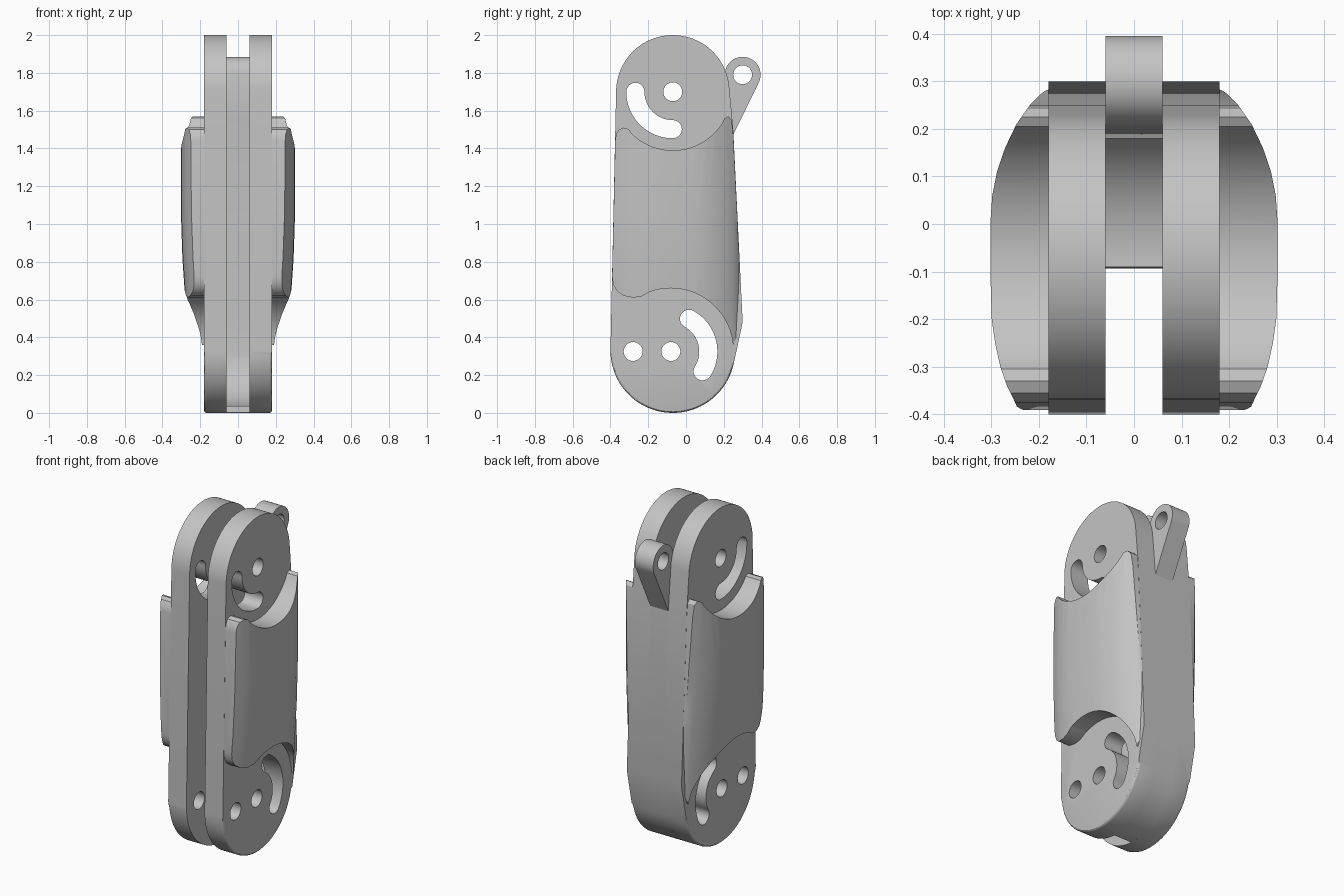
import bpy, bmesh
from math import cos, sin, radians
from mathutils import Matrix

cube = bpy.data.objects.get("Cube")
if cube:
    bpy.data.objects.remove(cube, do_unlink=True)

grey = bpy.data.materials.new("plain grey")
grey.use_nodes = True
grey.diffuse_color = (0.55, 0.55, 0.55, 1)
grey.node_tree.nodes["Principled BSDF"].inputs["Base Color"].default_value = grey.diffuse_color

# Maps a profile drawn in (y, z) so that its depth runs along x
SIDEWAYS = Matrix(((0, 0, 1, 0), (1, 0, 0, 0), (0, 1, 0, 0), (0, 0, 0, 1)))
TOP = (-0.07, 1.70)
LOW = (-0.07, 0.33)
EYE = (0.30, 1.79)


def arc(center, r, a, b, n=32):
    """Points from angle a to angle b, in degrees."""
    angles = [radians(a + (b - a) * i / n) for i in range(n + 1)]
    return [(center[0] + r * cos(t), center[1] + r * sin(t)) for t in angles]


def hole(center, r=0.05):
    return arc(center, r, 0, 360, 32)[:-1]


def slot(center, r, a, b, half=0.048):
    """Curved slot with round ends."""
    start, end = arc(center, r, a, b, 1)
    return (arc(center, r + half, a, b, 20) + arc(end, half, b, b + 180, 12)[1:-1]
            + arc(center, r - half, b, a, 20) + arc(start, half, a + 180, a + 360, 12)[1:-1])


def add_object(name, bm):
    mesh = bpy.data.meshes.new(name)
    bm.to_mesh(mesh)
    bm.free()
    mesh.materials.clear()
    mesh.materials.append(grey)
    obj = bpy.data.objects.new(name, mesh)
    bpy.context.collection.objects.link(obj)
    return obj


def profile_solid(loops, x0, x1):
    """Bmesh of a (y, z) outline with holes, extruded from x0 to x1."""
    curve = bpy.data.curves.new("profile", "CURVE")
    curve.dimensions = "2D"
    curve.fill_mode = "BOTH"
    curve.extrude = (x1 - x0) / 2
    for loop in loops:
        spline = curve.splines.new("POLY")
        spline.points.add(len(loop) - 1)
        for point, (u, v) in zip(spline.points, loop):
            point.co = (u, v, 0, 1)
        spline.use_cyclic_u = True
    temp = bpy.data.objects.new("profile", curve)
    bpy.context.collection.objects.link(temp)
    graph = bpy.context.evaluated_depsgraph_get()
    mesh = bpy.data.meshes.new_from_object(temp.evaluated_get(graph))
    bm = bmesh.new()
    bm.from_mesh(mesh)
    bpy.data.objects.remove(temp)
    bpy.data.meshes.remove(mesh)
    bm.transform(Matrix.Translation(((x0 + x1) / 2, 0, 0)) @ SIDEWAYS)
    bmesh.ops.remove_doubles(bm, verts=bm.verts, dist=0.0002)
    bmesh.ops.dissolve_limit(bm, angle_limit=radians(0.3), verts=bm.verts, edges=bm.edges)
    bmesh.ops.recalc_face_normals(bm, faces=bm.faces)
    return bm


def smooth(obj, angle=30):
    bpy.ops.object.select_all(action="DESELECT")
    obj.select_set(True)
    bpy.context.view_layer.objects.active = obj
    bpy.ops.object.shade_smooth_by_angle(angle=radians(angle))


def mirrored_copy(obj, name):
    bm = bmesh.new()
    bm.from_mesh(obj.data)
    bm.transform(Matrix.Scale(-1, 4, (1, 0, 0)))
    bmesh.ops.reverse_faces(bm, faces=bm.faces)
    return add_object(name, bm)


# Side plates with pivot holes and curved slots
outline = arc(LOW, 0.33, 180, 347, 48) + [(0.30, 0.48), (0.25, 1.50)] + arc(TOP, 0.30, 3, 180, 48)
cutouts = [hole(TOP), hole((-0.28, 0.325)), hole((-0.08, 0.325)),
           slot(TOP, 0.198, 180, 270), slot((-0.08, 0.325), 0.198, 61, -32)]
# the lower slot runs clockwise, so trace its ends the other way round
cutouts[-1] = slot((-0.08, 0.325), 0.198, -32, 61)
bm = profile_solid([outline] + cutouts, 0.06, 0.18)
rim = [e for e in bm.edges if all(
    v.co.x > 0.17 and v.co.z < 0.33 and (v.co.y - LOW[0]) ** 2 + (v.co.z - LOW[1]) ** 2 > 0.1
    for v in e.verts)]
bmesh.ops.bevel(bm, geom=rim, offset=0.014, segments=3, profile=0.5, affect="EDGES")
left_plate = add_object("left_plate", bm)
smooth(left_plate)
smooth(mirrored_copy(left_plate, "right_plate"))

# Back web closing the gap between the plates
web = (arc(LOW, 0.33, 266, 347, 24) + [(0.30, 0.48), (0.25, 1.50), (0.18, 1.54), (0.235, 0.48)]
       + arc(LOW, 0.295, 0, -94, 24))
smooth(add_object("back_web", profile_solid([web], -0.06, 0.06)))

# Lug with an eye
lug = [(0.19, 1.50), (0.249, 1.47)] + arc(EYE, 0.095, -28, 175, 32) + [(0.18, 1.54)]
smooth(add_object("lug", profile_solid([lug, hole(EYE)], -0.06, 0.06)))

# Bulging side pads: a side outline intersected with a tapered, rounded column
pad_outline = ([(-0.391, 0.72), (-0.385, 0.68), (-0.365, 0.645), (-0.33, 0.62), (-0.28, 0.61), (-0.235, 0.617)]
               + arc((-0.08, 0.33), 0.33, 110, 5, 32)
               + [(0.30, 0.48), (0.25, 1.48), (0.242, 1.55), (0.225, 1.57), (0.205, 1.56)]
               + arc(TOP, 0.31, -32, -135, 32)
               + [(-0.305, 1.503), (-0.33, 1.51), (-0.355, 1.50), (-0.37, 1.475), (-0.375, 1.44)])
section = [(0.1, -0.41), (0.235, -0.41), (0.25, -0.375), (0.267, -0.34), (0.281, -0.30),
           (0.292, -0.25), (0.299, -0.20), (0.302, -0.10), (0.302, 0.0), (0.298, 0.06),
           (0.288, 0.11), (0.271, 0.16), (0.247, 0.21), (0.219, 0.25), (0.19, 0.28), (0.1, 0.32)]
levels = [(0.2, 0.83), (0.62, 0.93), (0.82, 0.975), (1.05, 1.0), (1.75, 1.0)]
bm = bmesh.new()
rings = [[bm.verts.new((x * k, y, z)) for x, y in section] for z, k in levels]
for low, high in zip(rings, rings[1:]):
    for i in range(len(section)):
        j = (i + 1) % len(section)
        bm.faces.new((low[i], low[j], high[j], high[i]))
bm.faces.new(rings[0])
bm.faces.new(rings[-1])
bmesh.ops.recalc_face_normals(bm, faces=bm.faces)
column = add_object("pad_column", bm)
column.hide_render = True

left_pad = add_object("left_pad", profile_solid([pad_outline], 0.17, 0.34))
cut = left_pad.modifiers.new("round", "BOOLEAN")
cut.operation = "INTERSECT"
cut.solver = "EXACT"
cut.object = column
graph = bpy.context.evaluated_depsgraph_get()
shaped = bpy.data.meshes.new_from_object(left_pad.evaluated_get(graph))
left_pad.modifiers.clear()
left_pad.data = shaped
bpy.data.objects.remove(column, do_unlink=True)
smooth(left_pad)
smooth(mirrored_copy(left_pad, "right_pad"))
